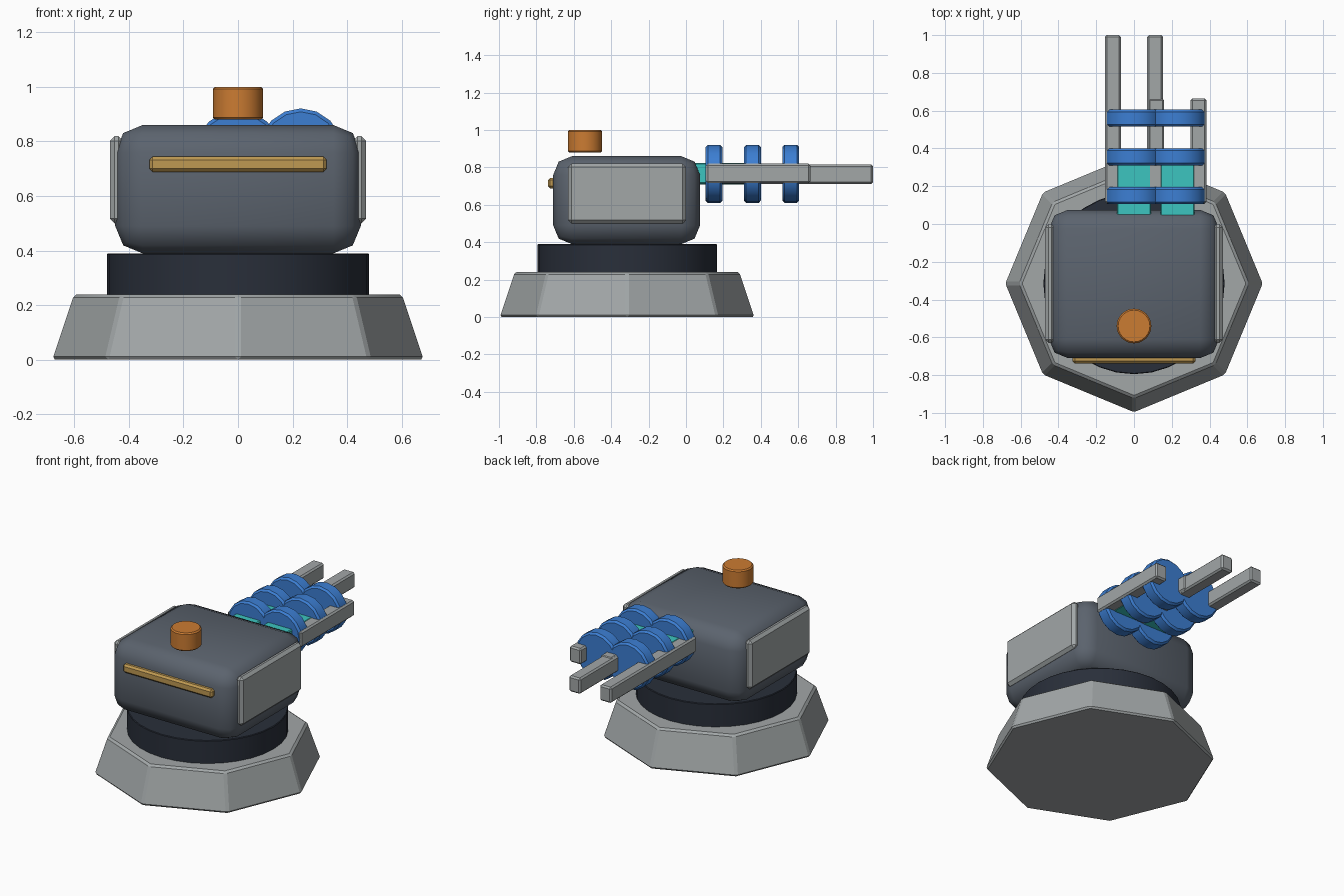
import bpy
import math

if "Cube" in bpy.data.objects:
    bpy.data.objects.remove(bpy.data.objects["Cube"])

CY = -0.315  # turret axis


def material(name, rgb):
    m = bpy.data.materials.new(name)
    m.diffuse_color = (*rgb, 1)
    m.use_nodes = True
    m.node_tree.nodes["Principled BSDF"].inputs["Base Color"].default_value = m.diffuse_color
    return m


GREY = material("light grey", (0.36, 0.385, 0.39))
SLATE = material("slate", (0.105, 0.125, 0.155))
DARK = material("dark navy", (0.022, 0.028, 0.042))
BLUE = material("coil blue", (0.045, 0.21, 0.65))
TEAL = material("teal", (0.045, 0.56, 0.53))
ORANGE = material("orange", (0.60, 0.20, 0.032))
GOLD = material("gold", (0.52, 0.32, 0.085))


def finish(name, mat, bevel, segments=1, angle=35):
    ob = bpy.context.object
    ob.name = name
    ob.data.materials.append(mat)
    if bevel:
        mod = ob.modifiers.new("bevel", 'BEVEL')
        mod.width = bevel
        mod.segments = segments
        mod.limit_method = 'ANGLE'
        mod.angle_limit = math.radians(30)
        bpy.ops.object.modifier_apply(modifier=mod.name)
    bpy.ops.object.shade_smooth_by_angle(angle=math.radians(angle))
    return ob


def box(name, mat, x, y, z, bevel, segments=1, angle=35):
    """Bevelled box from (min, max) pairs."""
    bpy.ops.mesh.primitive_cube_add(size=1, location=[(a + b) / 2 for a, b in (x, y, z)])
    bpy.context.object.scale = [b - a for a, b in (x, y, z)]
    bpy.ops.object.transform_apply(location=False, rotation=False, scale=True)
    return finish(name, mat, bevel, segments, angle)


def cylinder(name, mat, loc, radius, depth, sides, bevel, along_y=False):
    rot = (math.pi / 2, 0, 0) if along_y else (0, 0, 0)
    bpy.ops.mesh.primitive_cylinder_add(vertices=sides, radius=radius, depth=depth,
                                        location=loc, rotation=rot)
    return finish(name, mat, bevel)


# Eight-sided sloped base
bpy.ops.mesh.primitive_cone_add(vertices=8, radius1=0.685, radius2=0.605, depth=0.24,
                                location=(0, CY, 0.12))
finish("base", GREY, 0.012, angle=20)

# Turntable and housing
cylinder("turntable", DARK, (0, CY, 0.31), 0.48, 0.16, 32, 0.004)
box("housing", SLATE, (-0.45, 0.45), (-0.71, 0.075), (0.39, 0.86), 0.1, 2, 50)

# Side armour plates
for side, name in ((-1, "left_plate"), (1, "right_plate")):
    box(name, GREY, sorted((side * 0.42, side * 0.47)), (-0.63, 0.0), (0.50, 0.82), 0.018)

# Front sensor strip and roof beacon
box("front_strip", GOLD, (-0.325, 0.325), (-0.738, -0.69), (0.688, 0.744), 0.012)
cylinder("roof_beacon", ORANGE, (0, -0.54, 0.94), 0.092, 0.12, 24, 0.008)

# Two coil guns: core, pair of rails, three coil discs
for label, cx, cz, tip in (("left", 0.0, 0.763, 1.0), ("right", 0.23, 0.768, 0.665)):
    box(label + "_core", TEAL, (cx - 0.09, cx + 0.09), (0.0, 0.36),
        (cz - 0.055, cz + 0.055), 0.006)
    for k, side in enumerate((-1, 1)):
        rx = cx + side * 0.112
        box(f"{label}_rail_{k + 1}", GREY, (rx - 0.042, rx + 0.042), (0.108, tip),
            (cz - 0.052, cz + 0.052), 0.01)
    for k in range(3):
        cylinder(f"{label}_coil_{k + 1}", BLUE, (cx, 0.15 + 0.205 * k, cz), 0.153, 0.09,
                 16, 0.012, along_y=True)
